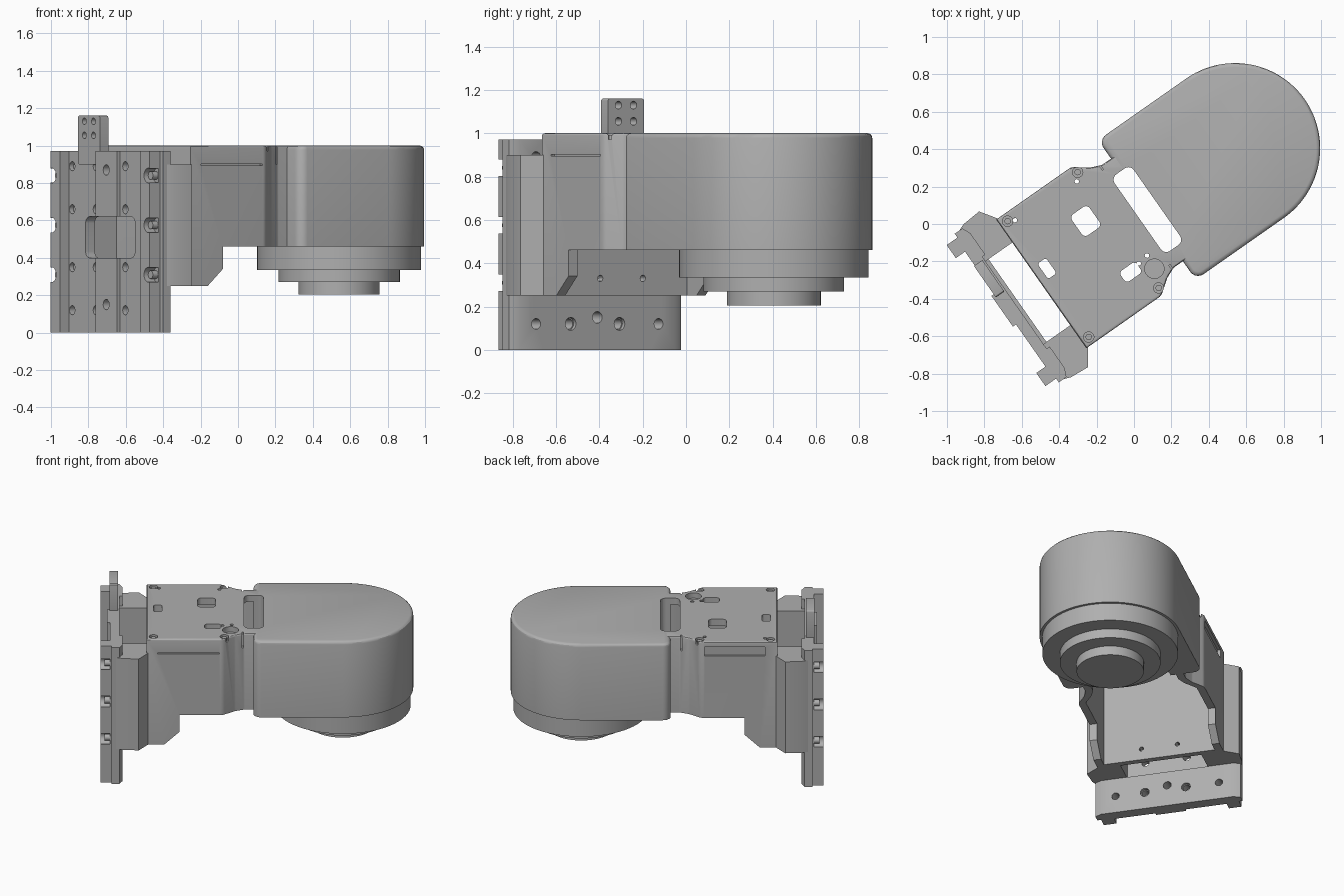
import bpy, bmesh, math
from mathutils import Matrix, Vector

old = bpy.data.objects.get("Cube")
if old:
    bpy.data.objects.remove(old, do_unlink=True)

grey = bpy.data.materials.new("machined grey")
grey.use_nodes = True
GREY = (0.43, 0.43, 0.43, 1)
grey.diffuse_color = GREY
grey.node_tree.nodes["Principled BSDF"].inputs["Base Color"].default_value = GREY

# Work along the arm: u = length, v = width, then turn everything at the end
TURN = Matrix.Rotation(math.radians(35), 4, 'Z') @ Matrix.Translation((0, 0.022, 0))
parts = []


def place(axis, a, b, h):
    return {'z': (a, b, h), 'v': (a, h, b), 'u': (h, a, b)}[axis]


def prism(name, pts, lo, hi, axis='z', bevel=0.0):
    """Extrude a flat outline along an axis, optionally rounding the top rim."""
    bm = bmesh.new()
    ends = [[bm.verts.new(place(axis, a, b, h)) for a, b in pts] for h in (lo, hi)]
    n = len(pts)
    bm.faces.new(ends[0])
    bm.faces.new(ends[1])
    for i in range(n):
        j = (i + 1) % n
        bm.faces.new((ends[0][i], ends[0][j], ends[1][j], ends[1][i]))
    bmesh.ops.recalc_face_normals(bm, faces=bm.faces)
    if bevel:
        rim = [e for e in bm.edges if all(v.co.z > hi - 1e-4 for v in e.verts)]
        bmesh.ops.bevel(bm, geom=rim, offset=bevel, segments=3, profile=0.5, affect='EDGES')
    mesh = bpy.data.meshes.new(name)
    bm.to_mesh(mesh)
    bm.free()
    mesh.materials.append(grey)
    ob = bpy.data.objects.new(name, mesh)
    bpy.context.collection.objects.link(ob)
    parts.append(ob)
    return ob


def rect(a0, a1, b0, b1):
    return [(a0, b0), (a1, b0), (a1, b1), (a0, b1)]


def circle(a, b, r, n=24):
    return [(a + r * math.cos(math.tau * i / n), b + r * math.sin(math.tau * i / n)) for i in range(n)]


def fillet(pts, r, steps=5):
    """Round every corner of an outline; r is one radius or one per corner."""
    out = []
    for i, p in enumerate(pts):
        rad = r[i] if isinstance(r, list) else r
        p = Vector(p)
        d0 = (Vector(pts[i - 1]) - p).normalized()
        d1 = (Vector(pts[(i + 1) % len(pts)]) - p).normalized()
        if not rad:
            out.append(tuple(p))
            continue
        half = d0.angle(d1) / 2
        s, t = p + d0 * rad / math.tan(half), p + d1 * rad / math.tan(half)
        c = p + (d0 + d1).normalized() * rad / math.sin(half)
        for k in range(steps + 1):
            w = (s - c).lerp(t - c, k / steps).normalized() * rad
            out.append(tuple(c + w))
    return out


def mirrored(half):
    return half + [(a, -b) for a, b in reversed(half)]


def cut(target, *cutters):
    for c in cutters:
        m = target.modifiers.new("cut", 'BOOLEAN')
        m.operation, m.solver, m.object = 'DIFFERENCE', 'EXACT', c
    bpy.context.view_layer.update()
    done = bpy.data.meshes.new_from_object(target.evaluated_get(bpy.context.evaluated_depsgraph_get()))
    target.modifiers.clear()
    target.data = done
    for c in cutters:
        if c in parts:
            parts.remove(c)
            bpy.data.objects.remove(c, do_unlink=True)


def slot():
    return prism("slot", fillet(rect(0.04, 0.165, -0.25, 0.25), 0.035), 0.2, 1.2)


# Rounded head with stepped discs underneath
CU, R = 0.675, 0.455
arc = [(CU + R * math.cos(t), R * math.sin(t)) for t in (math.pi * (i / 48 - 0.5) for i in range(49))]
corners = [(0.1, R), (0.1, -R)]
head = prism("head_housing", fillet(arc + corners, [0] * len(arc) + [0.05, 0.05]), 0.46, 1.0, bevel=0.022)
cut(head, slot())
for name, r, lo, hi in (("upper", 0.438, 0.335, 0.46), ("middle", 0.325, 0.27, 0.335), ("lower", 0.217, 0.205, 0.27)):
    prism(name + "_disc", circle(CU, 0, r, 64), lo, hi)

# Hollow arm body with waisted neck
half = [(-0.59, 0.42), (-0.1, 0.42), (-0.02, 0.36), (0.04, 0.335), (0.15, 0.335)]
rad = [0, 0.05, 0.05, 0.03, 0]
body = prism("arm_body", fillet(mirrored(half), rad + rad[::-1]), 0.25, 1.0, bevel=0.01)
cavity = mirrored([(-0.55, 0.37), (-0.1, 0.37), (-0.02, 0.31), (0.04, 0.285), (0.13, 0.285)])
cut(body,
    prism("cavity", cavity, 0.1, 0.955),
    prism("belly", [(-0.476, 0.2), (-0.476, 0.25), (-0.378, 0.34), (-0.378, 0.46), (0.4, 0.46), (0.4, 0.2)], -1, 1, 'v'),
    slot())

# Openings in the top, shallow side slots and neck seam
cut(body,
    prism("window_a", fillet(rect(-0.26, -0.145, 0.07, 0.208), 0.025), 0.9, 1.1),
    prism("window_b", fillet(rect(-0.215, -0.11, -0.258, -0.188), 0.02), 0.9, 1.1),
    prism("window_c", fillet(rect(-0.545, -0.49, 0, 0.1), 0.015), 0.9, 1.1),
    prism("port", circle(-0.048, -0.28, 0.052), 0.962, 1.1),
    prism("slit", rect(-0.52, -0.12, 0.895, 0.903), -0.5, -0.4, 'v'),
    prism("side_recess", rect(-0.51, -0.12, 0.9, 0.965), 0.4, 0.5, 'v'),
    prism("seam_a", rect(0.026, 0.034, 0.9, 1.1), -0.5, -0.31, 'v'),
    prism("seam_b", rect(0.026, 0.034, 0.9, 1.1), 0.31, 0.5, 'v'),
    *[prism("screw_hole", circle(u, v, 0.028, 16), 0.97, 1.1) for u in (-0.545, -0.088) for v in (-0.378, 0.378)],
    *[prism("pin_hole", circle(u, v, 0.012, 12), 0.9, 1.1) for u, v in ((-0.51, 0.36), (-0.12, 0.34), (-0.1, -0.21), (-0.04, -0.2))],
    *[prism("wall_hole", circle(v, 0.33, 0.015, 12), -0.7, -0.5, 'u') for v in (-0.12, 0.12)])
for u in (-0.545, -0.088):
    for side in (-1, 1):
        prism("cap_screw", circle(u, side * 0.378, 0.017, 12), 0.965, 0.992)

# Side brackets and rails joining the arm to the mounting plate
for side, tag in ((1, "upper"), (-1, "lower")):
    shape = [(-0.8, 0.48), (-0.745, 0.5), (-0.64, 0.508), (-0.58, 0.42), (-0.58, 0.27), (-0.765, 0.27), (-0.8, 0.3)]
    prism(tag + "_bracket", [(u, side * v) for u, v in shape], 0.25, 0.9)
    shape = [(-0.815, 0.485), (-0.765, 0.485), (-0.745, 0.44), (-0.745, 0.3), (-0.825, 0.3), (-0.825, 0.375),
             (-0.885, 0.375), (-0.885, 0.46), (-0.815, 0.46)]
    rail = prism(tag + "_rail", [(u, side * v) for u, v in shape], 0, 0.97)
    cut(rail,
        *[prism("bore", circle(side * 0.45, z, 0.04, 20), -1, -0.825, 'u') for z in (0.31, 0.575, 0.84)],
        *[prism("hole", circle(side * 0.345, z, 0.025, 16), -1, -0.5, 'u') for z in (0.12, 0.35, 0.66, 0.89)])
    for z in (0.31, 0.575, 0.84):
        prism("rail_screw", circle(side * 0.435, z, 0.022, 16), -0.86, -0.82, 'u')

# Mounting plate with its centre rib, window and thicker foot
plate = prism("mounting_plate", mirrored([(-0.825, 0.31), (-0.825, 0.1), (-0.845, 0.1)])[::-1]
              + [(-0.765, 0.31), (-0.765, -0.31)], 0, 0.97)
cut(plate,
    prism("plate_window", fillet(rect(-0.24, 0.22, 0.4, 0.62), 0.035), -1, -0.5, 'u'),
    *[prism("hole", circle(v, z, 0.025, 16), -1, -0.5, 'u') for v in (-0.15, 0.125) for z in (0.12, 0.35, 0.66, 0.89)],
    *[prism("hole", circle(0, z, 0.028, 16), -1, -0.5, 'u') for z in (0.15, 0.87)])
foot = prism("plate_foot", rect(-0.77, -0.745, -0.31, 0.31), 0, 0.25)
cut(foot,
    *[prism("hole", circle(v, 0.12, 0.03, 16), -1, -0.5, 'u') for v in (-0.15, 0.125)],
    prism("hole", circle(0, 0.15, 0.027, 16), -1, -0.5, 'u'))

# Upright tab with four holes
tab = prism("upright_tab", fillet(rect(0.08, 0.285, 0.9, 1.16), 0.012, 3), -0.83, -0.775, 'u')
cut(tab, *[prism("hole", circle(v, z, 0.018, 16), -1, -0.5, 'u') for v in (0.14, 0.225) for z in (1.055, 1.13)])

# Turn into place and shade
bpy.ops.object.select_all(action='DESELECT')
for ob in parts:
    ob.data.transform(TURN)
    ob.select_set(True)
bpy.context.view_layer.objects.active = head
bpy.ops.object.shade_smooth_by_angle(angle=math.radians(30))
